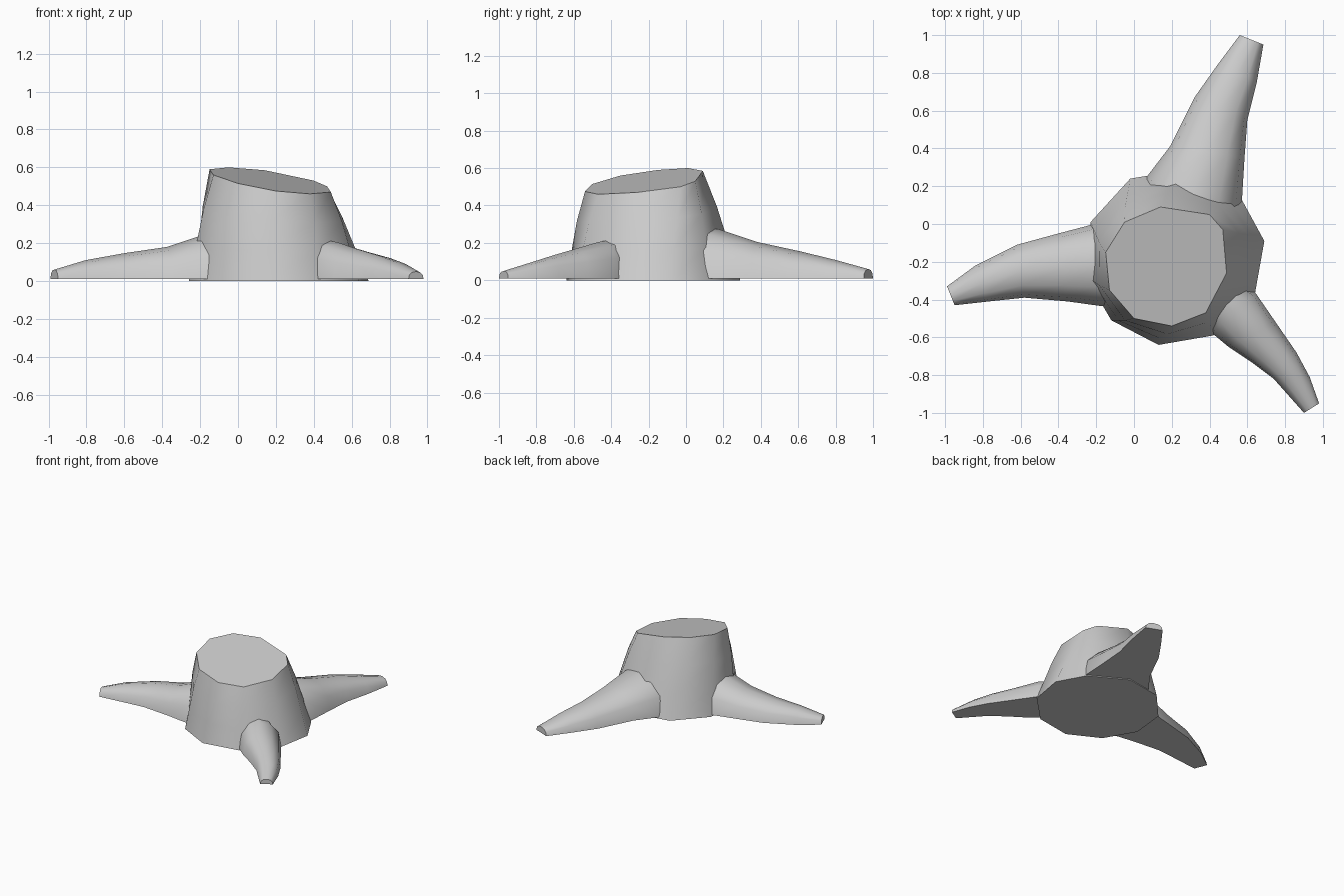
import bpy, bmesh, math
from mathutils import Vector

if "Cube" in bpy.data.objects:
    bpy.data.objects.remove(bpy.data.objects["Cube"])


def loft(name, rings):
    """Skin a list of equal-length closed rings and cap both ends."""
    bm = bmesh.new()
    rows = [[bm.verts.new(p) for p in ring] for ring in rings]
    n = len(rows[0])
    for a, b in zip(rows, rows[1:]):
        for i in range(n):
            j = (i + 1) % n
            bm.faces.new((a[i], a[j], b[j], b[i]))
    bm.faces.new(rows[0][::-1])
    bm.faces.new(rows[-1])
    bmesh.ops.recalc_face_normals(bm, faces=bm.faces)
    mesh = bpy.data.meshes.new(name)
    bm.to_mesh(mesh)
    bm.free()
    obj = bpy.data.objects.new(name, mesh)
    bpy.context.collection.objects.link(obj)
    bpy.ops.object.select_all(action='DESELECT')
    obj.select_set(True)
    bpy.context.view_layer.objects.active = obj
    bpy.ops.object.shade_smooth_by_angle(angle=math.radians(40))
    return obj


# Ten-sided trunk: flared base, slanted saw cut on top
base = [(.28, .29), (-.02, .24), (-.23, .01), (-.26, -.27), (-.12, -.51),
        (.13, -.64), (.42, -.59), (.64, -.37), (.69, -.09), (.57, .13)]
cut = [(.14, .09, .585), (-.05, .01, .60), (-.15, -.15, .59), (-.13, -.35, .56),
       (0, -.50, .515), (.20, -.54, .475), (.38, -.47, .46), (.49, -.26, .47),
       (.47, -.03, .50), (.40, .05, .53)]
rings = []
for t, bulge in ((0, 0), (.33, .005), (.67, .01), (1, 0)):
    ring = []
    for b, c in zip(base, cut):
        p = Vector((*b, 0)).lerp(Vector(c), t)
        out = Vector((p.x - .2, p.y + .2, 0)).normalized()
        ring.append(p + out * bulge)
    rings.append(ring)
loft("stump_trunk", rings)


def root(name, stations):
    """Arched root: each station is left x, y, right x, y and crest height."""
    rings = []
    for lx, ly, rx, ry, h in stations:
        left, right = Vector((lx, ly, 0)), Vector((rx, ry, 0))
        mid, half = (left + right) / 2, (right - left) / 2
        ring = []
        for i in range(7):
            a = math.pi * i / 6
            c, s = math.cos(a), math.sin(a)
            across = math.copysign(abs(c) ** .9, c)
            ring.append(mid + half * across + Vector((0, 0, .01 + (h - .01) * abs(s) ** .85)))
        rings.append(ring)
    return loft(name, rings)


# Three spreading roots, from tip to inside the trunk
root("left_root", [(-.99, -.33, -.95, -.43, .06), (-.84, -.22, -.77, -.41, .11),
                   (-.62, -.11, -.58, -.39, .147), (-.40, -.05, -.35, -.41, .18),
                   (-.21, .0, -.17, -.435, .242), (-.08, .0, -.06, -.43, .26)])
root("back_root", [(.56, 1.0, .685, .95, .06), (.44, .84, .65, .75, .11),
                   (.32, .67, .60, .55, .155), (.19, .41, .585, .35, .205),
                   (.06, .24, .57, .10, .275), (.05, .10, .53, .02, .28)])
root("front_root", [(.98, -.95, .90, -1.0, .05), (.93, -.81, .74, -.82, .10),
                    (.86, -.68, .62, -.73, .135), (.75, -.52, .50, -.65, .17),
                    (.64, -.36, .41, -.575, .205), (.52, -.30, .36, -.46, .22)])
